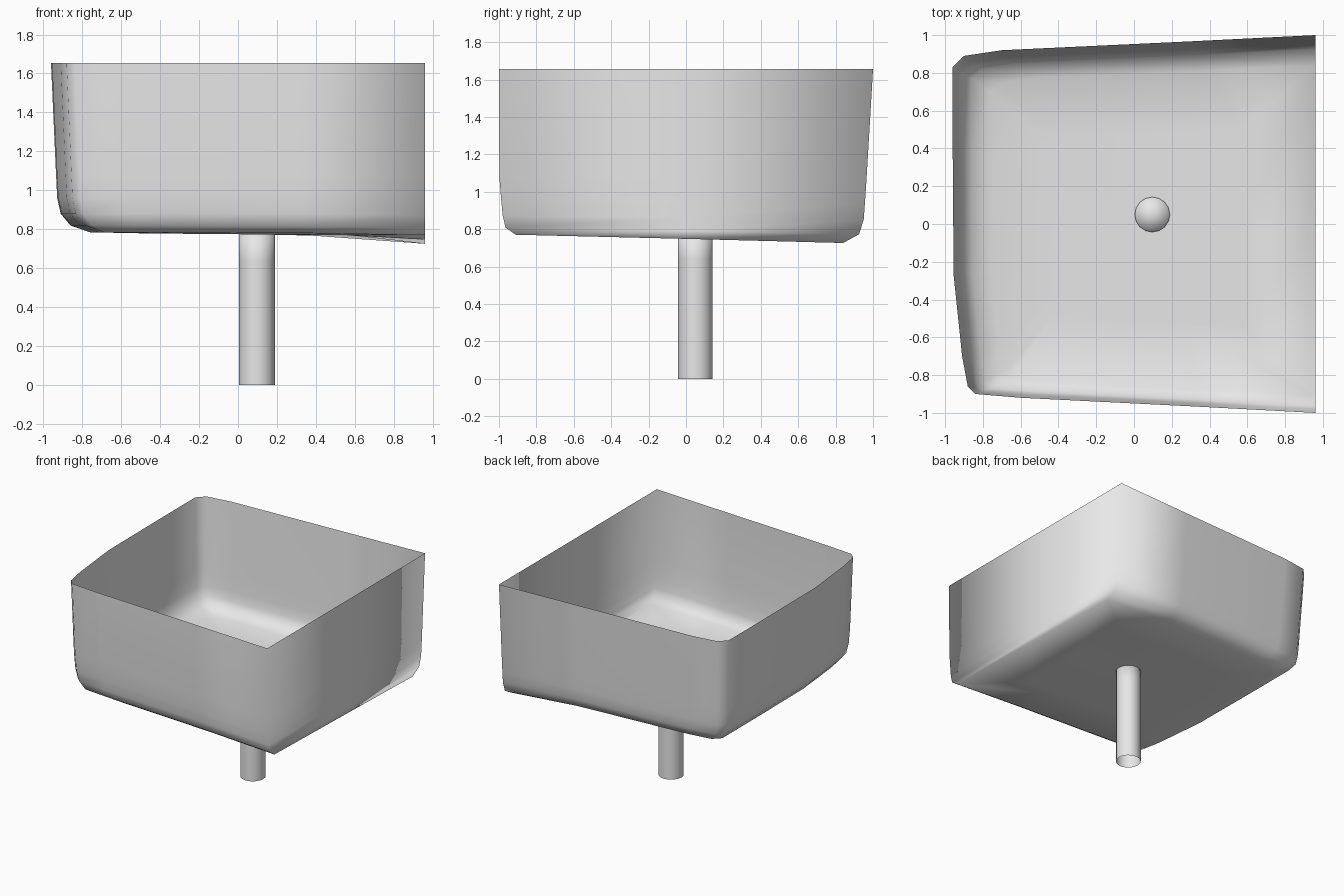
import bpy
import bmesh
import math

cube = bpy.data.objects.get("Cube")
if cube:
    bpy.data.objects.remove(cube, do_unlink=True)

grey = bpy.data.materials.new("light_grey")
grey.use_nodes = True
grey.diffuse_color = (0.8, 0.8, 0.8, 1)
grey.node_tree.nodes["Principled BSDF"].inputs["Base Color"].default_value = (0.8, 0.8, 0.8, 1)


def finish(name, bm):
    mesh = bpy.data.meshes.new(name)
    bm.to_mesh(mesh)
    bm.free()
    mesh.materials.append(grey)
    for face in mesh.polygons:
        face.use_smooth = True
    obj = bpy.data.objects.new(name, mesh)
    bpy.context.collection.objects.link(obj)
    return obj


def loft(bm, rings, tip):
    """Join rings of points with quads and close the last one with a fan."""
    loops = [[bm.verts.new(p) for p in ring] for ring in rings]
    count = len(loops[0])
    for upper, lower in zip(loops, loops[1:]):
        for i in range(count):
            j = (i + 1) % count
            bm.faces.new((upper[i], lower[i], lower[j], upper[j]))
    centre = bm.verts.new(tip)
    for i in range(count):
        bm.faces.new((loops[-1][i], centre, loops[-1][(i + 1) % count]))
    bmesh.ops.recalc_face_normals(bm, faces=bm.faces)


# Rim outline: square corners on one side, rounded corners on the other
RIM = [(0.96, -1), (0.3, -0.965), (-0.6, -0.92), (-0.84, -0.9), (-0.88, -0.86),
       (-0.91, -0.7), (-0.955, -0.27), (-0.96, 0.4), (-0.96, 0.83), (-0.9, 0.89),
       (-0.7, 0.92), (0.3, 0.967), (0.96, 1), (0.96, 0)]

# Wall levels: height, side inset, front inset, back inset, share of floor slope
LEVELS = [(1.655, 0, 0, 0, 0), (1.08, 0.026, 0.002, 0.034, 0),
          (0.96, 0.032, 0.012, 0.043, 0.3), (0.88, 0.05, 0.02, 0.05, 0.5),
          (0.82, 0.1, 0.035, 0.075, 0.8), (0.785, 0.2, 0.09, 0.16, 1)]


def basin_ring(z, side, front, back, slope):
    ring = []
    for x, y in RIM:
        across = (x + 0.96) / 1.92
        ny = y - y * (back if y > 0 else front)
        drop = slope * across ** 3 * (0.037 + 0.022 * y)
        ring.append((x + side * (1 - across), ny, z - drop))
    return ring


# Thin open basin
rings = [basin_ring(*level) for level in LEVELS]
rings.append([(0.6 * x, 0.6 * y, 0.78 - 0.01 * (x + 0.96) / 1.92) for x, y, z in rings[-1]])
bm = bmesh.new()
loft(bm, rings, (0, 0, 0.775))
finish("basin", bm)

# Drain pipe, open below with a slightly domed top
SIDES = 16
PIPE = [(0, 0.093), (0.64, 0.093), (0.785, 0.093)]
bm = bmesh.new()
loft(bm, [[(0.097 + r * math.cos(math.tau * i / SIDES),
            0.05 + r * math.sin(math.tau * i / SIDES), z) for i in range(SIDES)]
          for z, r in PIPE], (0.097, 0.05, 0.795))
finish("drain_pipe", bm)
